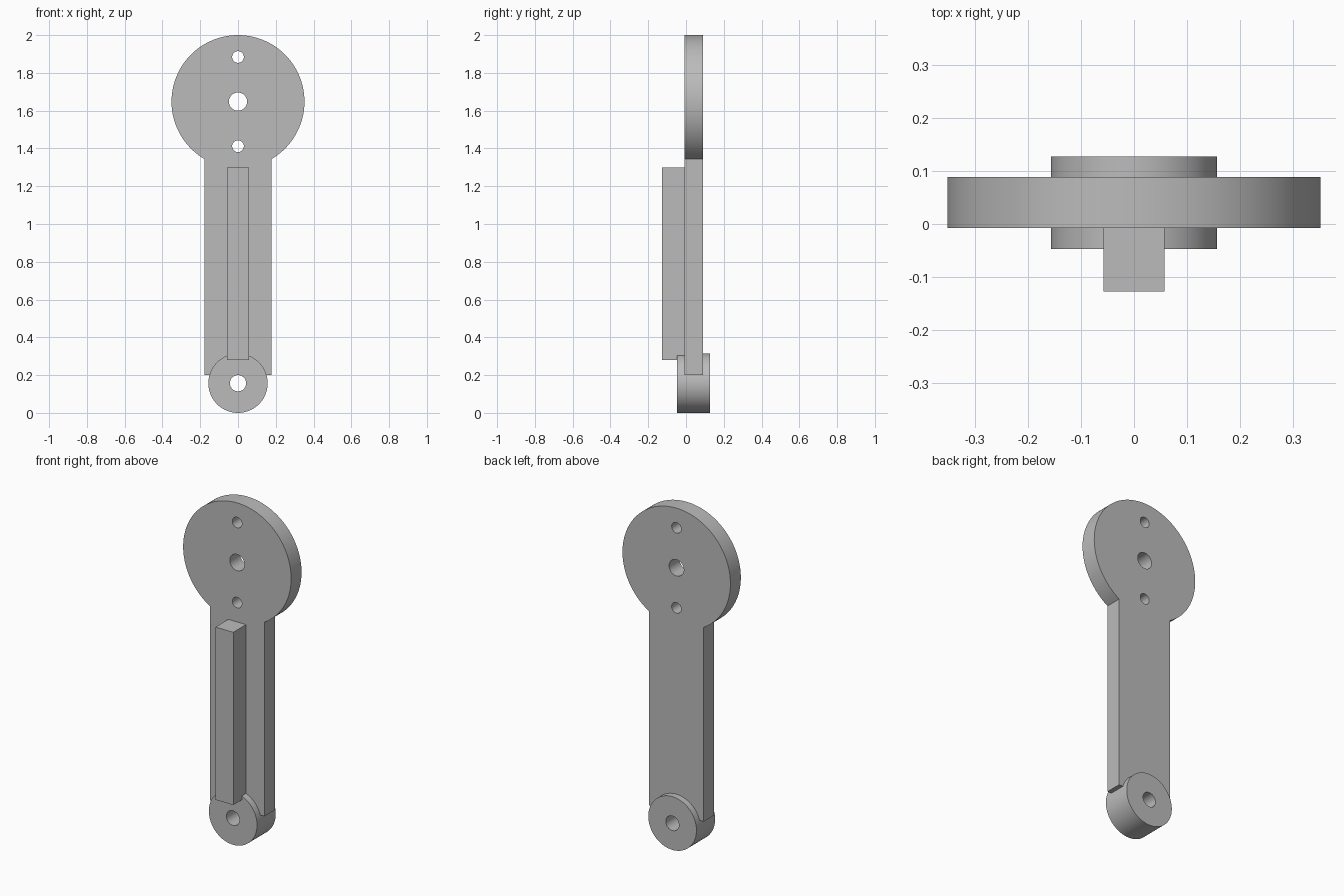
import bpy, bmesh
from math import sin, cos, pi, asin, radians

if "Cube" in bpy.data.objects:
    bpy.data.objects.remove(bpy.data.objects["Cube"], do_unlink=True)

grey = bpy.data.materials.new("plain_grey")
grey.use_nodes = True
colour = (0.5, 0.5, 0.5, 1)
grey.diffuse_color = colour
grey.node_tree.nodes["Principled BSDF"].inputs["Base Color"].default_value = colour


def arc(radius, z, start=0, end=2 * pi, steps=96):
    """Points (x, z) along an arc about (0, z)."""
    count = steps if end - start >= 2 * pi else steps + 1
    angles = [start + (end - start) * i / steps for i in range(count)]
    return [(radius * cos(a), z + radius * sin(a)) for a in angles]


def extrude(name, outline, front, back):
    """Solid made by pushing an (x, z) outline from front to back along y."""
    bm = bmesh.new()
    face = bm.faces.new([bm.verts.new((x, front, z)) for x, z in outline])
    new = bmesh.ops.extrude_face_region(bm, geom=[face])["geom"]
    moved = [v for v in new if isinstance(v, bmesh.types.BMVert)]
    bmesh.ops.translate(bm, verts=moved, vec=(0, back - front, 0))
    bmesh.ops.recalc_face_normals(bm, faces=bm.faces)
    mesh = bpy.data.meshes.new(name)
    bm.to_mesh(mesh)
    bm.free()
    mesh.materials.append(grey)
    obj = bpy.data.objects.new(name, mesh)
    bpy.context.collection.objects.link(obj)
    return obj


def select(obj):
    bpy.ops.object.select_all(action="DESELECT")
    obj.select_set(True)
    bpy.context.view_layer.objects.active = obj


def drill(obj, z, radius):
    """Cut a round hole right through along y."""
    cutter = extrude("hole_cutter", arc(radius, z, steps=48), -0.5, 0.5)
    cutter.hide_render = True
    mod = obj.modifiers.new("hole", "BOOLEAN")
    mod.operation, mod.solver, mod.object = "DIFFERENCE", "EXACT", cutter
    select(obj)
    bpy.ops.object.modifier_apply(modifier=mod.name)
    bpy.data.objects.remove(cutter, do_unlink=True)


# Flat arm with a round head, as one outline
head_z, head_r, half_width, arm_bottom = 1.648, 0.352, 0.178, 0.2
join = asin(half_width / head_r)
outline = [(-half_width, arm_bottom), (half_width, arm_bottom)]
outline += arc(head_r, head_z, join - pi / 2, 1.5 * pi - join)
arm = extrude("arm_with_round_head", outline, -0.008, 0.089)
for z, radius in ((head_z, 0.048), (head_z + 0.236, 0.031), (head_z - 0.236, 0.031)):
    drill(arm, z, radius)

# Pivot boss at the foot
boss = extrude("pivot_boss", arc(0.157, 0.157), -0.047, 0.127)
drill(boss, 0.157, 0.043)

# Stiffening rib on the front
rib = extrude("front_rib", [(-0.058, 0.28), (0.058, 0.28), (0.058, 1.298), (-0.058, 1.298)],
              -0.127, 0.0)

for part in (arm, boss, rib):
    select(part)
    bpy.ops.object.shade_smooth_by_angle(angle=radians(30))
